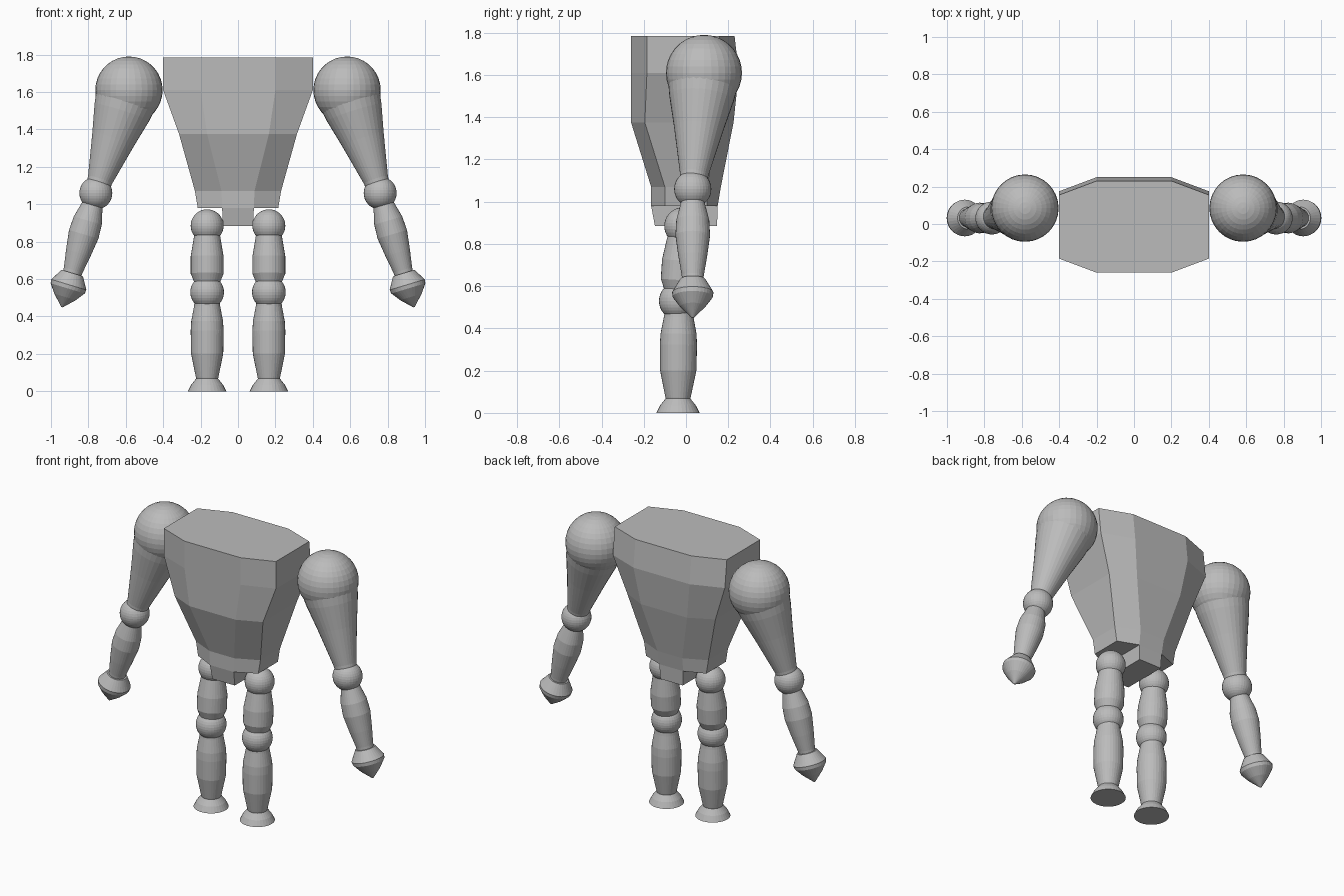
import bpy, bmesh, math
from mathutils import Vector

if "Cube" in bpy.data.objects:
    bpy.data.objects.remove(bpy.data.objects["Cube"])

grey = bpy.data.materials.new("stone grey")
grey.diffuse_color = (0.5, 0.5, 0.5, 1)
grey.use_nodes = True
grey.node_tree.nodes["Principled BSDF"].inputs["Base Color"].default_value = grey.diffuse_color


def finish(name, bm, mirror=True):
    bmesh.ops.recalc_face_normals(bm, faces=bm.faces)
    mesh = bpy.data.meshes.new(name)
    bm.to_mesh(mesh)
    bm.free()
    mesh.materials.append(grey)
    ob = bpy.data.objects.new(name, mesh)
    bpy.context.collection.objects.link(ob)
    if mirror:
        ob.modifiers.new("Mirror", 'MIRROR')
    return ob


def ball(name, centre, r):
    bm = bmesh.new()
    bmesh.ops.create_uvsphere(bm, u_segments=32, v_segments=18, radius=r)
    bmesh.ops.translate(bm, verts=bm.verts, vec=centre)
    return finish(name, bm)


def turned(name, a, b, profile, sides=32):
    """Round limb from a to b; profile holds (fraction along, radius)."""
    a, b = Vector(a), Vector(b)
    rot = (b - a).to_track_quat('Z', 'Y')
    bm = bmesh.new()
    rings = []
    for t, r in profile:
        c = a.lerp(b, t)
        rings.append([bm.verts.new(c + rot @ Vector((
            r * math.cos(2 * math.pi * i / sides),
            r * math.sin(2 * math.pi * i / sides), 0))) for i in range(sides)])
    for lo, hi in zip(rings, rings[1:]):
        for i in range(sides):
            j = (i + 1) % sides
            bm.faces.new((lo[i], lo[j], hi[j], hi[i]))
    bm.faces.new(rings[0])
    bm.faces.new(rings[-1])
    return finish(name, bm)


# Torso: stacked eight-sided rings
# z, side x, panel x, front y, front corner y, back y, back corner y
levels = [(1.785, .40, .20, -.26, -.185, .23, .155),
          (1.61, .40, .20, -.26, -.185, .25, .175),
          (1.375, .315, .165, -.26, -.195, .225, .15),
          (1.07, .23, .088, -.165, -.10, .165, .10),
          (0.98, .215, .085, -.165, -.10, .15, .10)]
bm = bmesh.new()
rings = []
for z, xs, xp, yf, yfc, yb, ybc in levels:
    half = [(xp, yf), (xs, yfc), (xs, ybc), (xp, yb)]
    loop = half + [(-x, y) for x, y in reversed(half)]
    rings.append([bm.verts.new((x, y, z)) for x, y in loop])
for up, lo in zip(rings, rings[1:]):
    for i in range(8):
        j = (i + 1) % 8
        bm.faces.new((up[i], up[j], lo[j], lo[i]))
bm.faces.new(rings[0])
# Hip undersides and the crotch block between the legs
low = rings[-1]
bm.faces.new(low[0:4])
bm.faces.new(low[4:8])
top = [low[0], low[3], low[4], low[7]]
bot = [bm.verts.new((x, y, .885)) for x, y in
       ((.08, -.147), (.08, .147), (-.08, .147), (-.08, -.147))]
for i in range(4):
    j = (i + 1) % 4
    bm.faces.new((top[i], top[j], bot[j], bot[i]))
bm.faces.new(bot)
finish("torso", bm, mirror=False)

# Arms
shoulder = (.583, .085, 1.61)
elbow = (.76, .032, 1.06)
wrist = (.904, .032, .57)
ball("shoulder", shoulder, .18)
turned("upper_arm", shoulder, elbow,
       [(0, .175), (.13, .162), (.22, .153), (.48, .117), (.87, .068), (1, .06)])
ball("elbow", elbow, .088)
turned("forearm", elbow, wrist,
       [(0, .05), (.12, .055), (.30, .078), (.45, .082), (.65, .068), (.84, .052), (1, .045)])
turned("hand", (.886, .032, .632), (.941, .032, .45),
       [(0, .06), (.34, .098), (.45, .095), (.7, .06), (1, .004)])

# Legs
hip = (.165, -.015, .885)
knee = (.165, -.038, .53)
ball("hip", hip, .088)
turned("thigh", hip, knee,
       [(0, .06), (.16, .07), (.46, .088), (.72, .088), (.86, .068), (1, .06)])
ball("knee", knee, .09)
turned("shin", (.165, -.034, .53), (.165, -.038, .06),
       [(0, .06), (.16, .07), (.33, .085), (.44, .088), (.70, .086), (.97, .06), (1, .056)])
turned("foot", (.165, -.038, .07), (.165, -.038, 0),
       [(0, .057), (.5, .085), (1, .103)])
